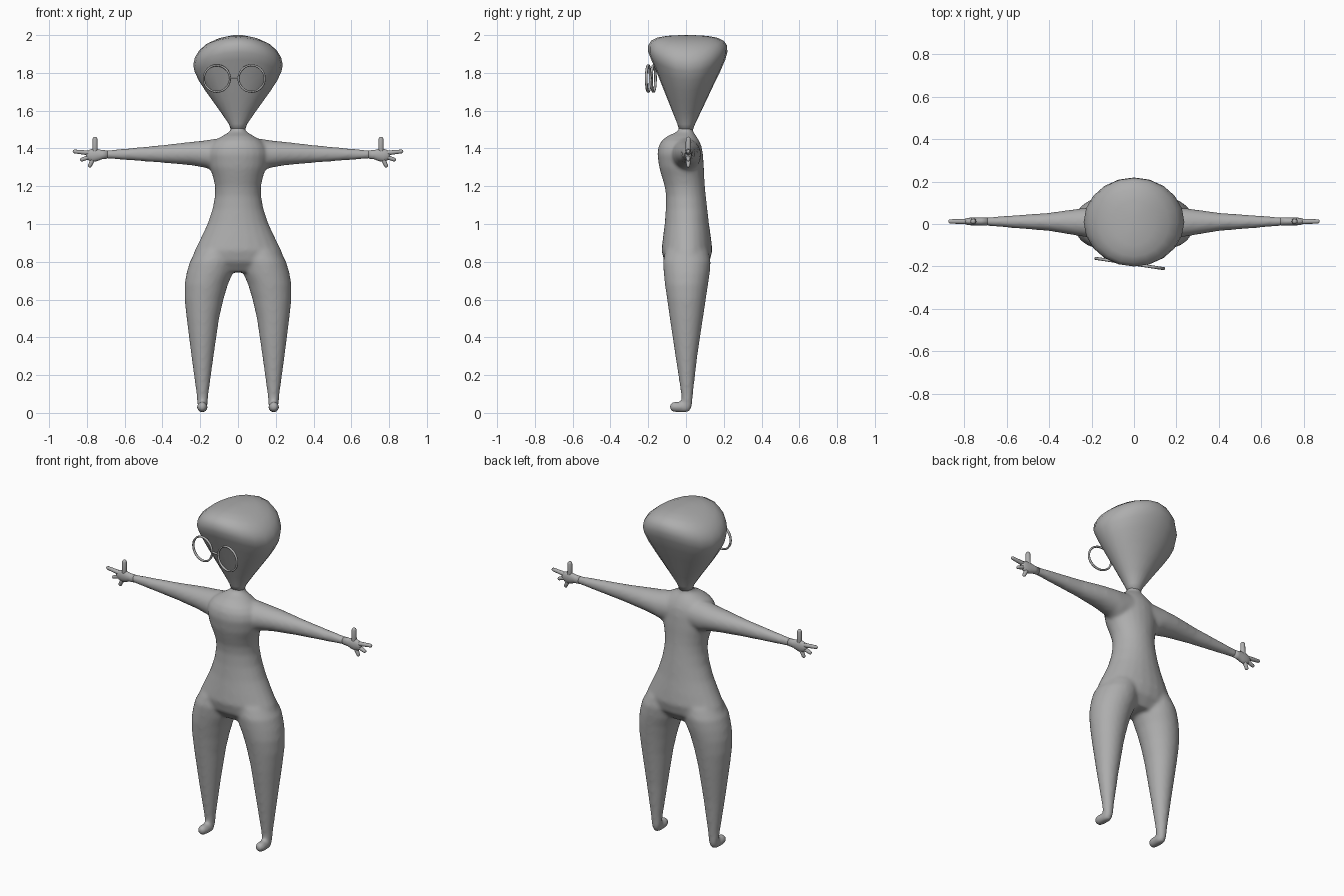
import bpy, bmesh, math
from mathutils import Vector, Matrix

grey = bpy.data.materials.new("plain grey")
grey.diffuse_color = (0.42, 0.42, 0.42, 1)


def loft(bm, stations, seg=24, sag=0.0):
    """Skin elliptical rings; each station is (centre, half axis u, half axis v)."""
    rings = []
    for c, u, v in stations:
        ring = []
        for i in range(seg):
            a = 2 * math.pi * i / seg
            p = Vector(c) + Vector(u) * math.cos(a) + Vector(v) * math.sin(a)
            p.z -= sag * p.x * p.x
            ring.append(bm.verts.new(p))
        rings.append(ring)
    faces = [bm.faces.new(rings[0]), bm.faces.new(rings[-1])]
    for a, b in zip(rings, rings[1:]):
        for i in range(seg):
            j = (i + 1) % seg
            faces.append(bm.faces.new((a[i], a[j], b[j], b[i])))
    bmesh.ops.recalc_face_normals(bm, faces=faces)


def upright(rows, s=1):
    """Rows of (z, x centre, x radius, y front, y back) to stations."""
    return [((s * x, (f + b) / 2, z), (rx, 0, 0), (0, (b - f) / 2, 0)) for z, x, rx, f, b in rows]


def capsule(bm, a, b, r0, r1, seg=12):
    """Tapered rod with rounded ends."""
    a, b = Vector(a), Vector(b)
    d = (b - a).normalized()
    u = d.cross(Vector((0, 1, 0.01))).normalized()
    v = d.cross(u)
    st = []
    for p, r, angles in ((a, r0, (-85, -60, -30, 0)), (b, r1, (0, 30, 60, 85))):
        for t in angles:
            k = math.radians(t)
            q = r * math.cos(k)
            st.append((p + d * r * math.sin(k), u * q, v * q))
    loft(bm, st, seg)


def finish(bm, name, smooth=True):
    me = bpy.data.meshes.new(name)
    bm.to_mesh(me)
    bm.free()
    me.materials.append(grey)
    for p in me.polygons:
        p.use_smooth = smooth
    ob = bpy.data.objects.new(name, me)
    bpy.context.collection.objects.link(ob)
    return ob


# Body: torso, arms, legs and feet fused into one soft skin
bm = bmesh.new()
loft(bm, upright([
    (0.745, 0, 0.18, -0.07, 0.08), (0.80, 0, 0.25, -0.115, 0.125), (0.86, 0, 0.23, -0.13, 0.14),
    (0.93, 0, 0.195, -0.122, 0.132), (1.0, 0, 0.162, -0.113, 0.122), (1.08, 0, 0.135, -0.107, 0.113),
    (1.15, 0, 0.122, -0.106, 0.105), (1.2, 0, 0.122, -0.113, 0.10), (1.25, 0, 0.133, -0.128, 0.097),
    (1.3, 0, 0.15, -0.142, 0.095), (1.37, 0, 0.16, -0.152, 0.09), (1.41, 0, 0.15, -0.146, 0.083),
    (1.44, 0, 0.125, -0.13, 0.07), (1.465, 0, 0.085, -0.10, 0.055), (1.485, 0, 0.05, -0.055, 0.04),
    (1.5, 0, 0.037, -0.037, 0.036), (1.53, 0, 0.042, -0.04, 0.04)]))
for s in (-1, 1):
    loft(bm, upright([
        (0.86, 0.11, 0.11, -0.11, 0.12), (0.80, 0.135, 0.12, -0.122, 0.131), (0.74, 0.15, 0.123, -0.118, 0.126),
        (0.68, 0.168, 0.115, -0.112, 0.117), (0.6, 0.18, 0.103, -0.10, 0.105), (0.5, 0.186, 0.086, -0.086, 0.09),
        (0.3, 0.188, 0.059, -0.056, 0.06), (0.1, 0.188, 0.032, -0.026, 0.037), (0.045, 0.188, 0.027, -0.022, 0.034),
        (0.02, 0.188, 0.024, -0.02, 0.026), (0.004, 0.188, 0.014, -0.014, 0.014)], s))
    # Foot
    capsule(bm, (s * 0.188, 0.0, 0.028), (s * 0.19, -0.06, 0.032), 0.027, 0.029, 16)
    # Arm: x, z centre, z radius, y centre, y radius
    loft(bm, [((s * x, y, z), (0, ry, 0), (0, 0, rz)) for x, z, rz, y, ry in (
        (0.05, 1.37, 0.085, 0.0, 0.08), (0.13, 1.365, 0.085, 0.0, 0.08), (0.17, 1.37, 0.073, 0.004, 0.076),
        (0.25, 1.373, 0.062, 0.008, 0.066), (0.4, 1.371, 0.047, 0.01, 0.043),
        (0.6, 1.369, 0.03, 0.011, 0.028), (0.71, 1.368, 0.022, 0.012, 0.019))])
body = finish(bm, "body")
remesh = body.modifiers.new("fuse", 'REMESH')
remesh.mode = 'VOXEL'
remesh.voxel_size = 0.009
remesh.use_smooth_shade = True
relax = body.modifiers.new("relax", 'SMOOTH')
relax.factor = 0.5
relax.iterations = 12

# Head: teardrop with a crown that sags to the sides
bm = bmesh.new()
loft(bm, upright([
    (1.49, 0, 0.034, -0.034, 0.034), (1.53, 0, 0.047, -0.046, 0.048), (1.6, 0, 0.09, -0.074, 0.082),
    (1.67, 0, 0.132, -0.102, 0.115), (1.74, 0, 0.172, -0.13, 0.148), (1.81, 0, 0.207, -0.158, 0.182),
    (1.87, 0, 0.230, -0.184, 0.208), (1.91, 0, 0.237, -0.2, 0.219), (1.945, 0, 0.228, -0.2, 0.217),
    (1.97, 0, 0.205, -0.185, 0.2), (1.987, 0, 0.165, -0.152, 0.163), (1.996, 0, 0.1, -0.1, 0.11),
    (2.0, 0, 0.03, -0.03, 0.04)]), 20, 1.2)
finish(bm, "head")

# Hands: palm, thumb and three fingers
for s, side in ((-1, "left"), (1, "right")):
    bm = bmesh.new()
    loft(bm, [((s * x, 0.012, z), (0, ry, 0), (0, 0, rz)) for x, z, rz, ry in (
        (0.69, 1.368, 0.022, 0.019), (0.72, 1.367, 0.024, 0.019), (0.745, 1.365, 0.032, 0.019),
        (0.77, 1.363, 0.035, 0.018), (0.79, 1.364, 0.028, 0.015), (0.805, 1.364, 0.014, 0.009))], 16)
    for a, b, r0, r1 in (((0.757, 1.38), (0.757, 1.449), 0.015, 0.013),
                         ((0.78, 1.375), (0.865, 1.384), 0.013, 0.01),
                         ((0.775, 1.36), (0.826, 1.341), 0.013, 0.01),
                         ((0.765, 1.35), (0.784, 1.309), 0.013, 0.01)):
        capsule(bm, (s * a[0], 0.012, a[1]), (s * b[0], 0.012, b[1]), r0, r1)
    finish(bm, side + "_hand")

# Round glasses, turned slightly on the face
turn = Matrix.Translation((-0.02, -0.186, 1.77)) @ Matrix.Rotation(math.radians(-8.6), 4, 'Z')
for cx, name in ((-0.093, "left_rim"), (0.093, "right_rim")):
    bm = bmesh.new()
    n, m, R, r = 40, 8, 0.07, 0.0055
    grid = []
    for i in range(n):
        a = 2 * math.pi * i / n
        grid.append([bm.verts.new(turn @ Vector((
            cx + (R + r * math.cos(t)) * math.cos(a), r * 1.3 * math.sin(t),
            (R + r * math.cos(t)) * math.sin(a)))) for t in (2 * math.pi * k / m for k in range(m))])
    for i in range(n):
        for k in range(m):
            g, h, l = grid[i], grid[(i + 1) % n], (k + 1) % m
            bm.faces.new((g[k], h[k], h[l], g[l]))
    bmesh.ops.recalc_face_normals(bm, faces=bm.faces)
    finish(bm, name)
bm = bmesh.new()
capsule(bm, turn @ Vector((-0.024, 0, 0.003)), turn @ Vector((0.024, 0, 0.003)), 0.006, 0.006, 8)
finish(bm, "bridge")
